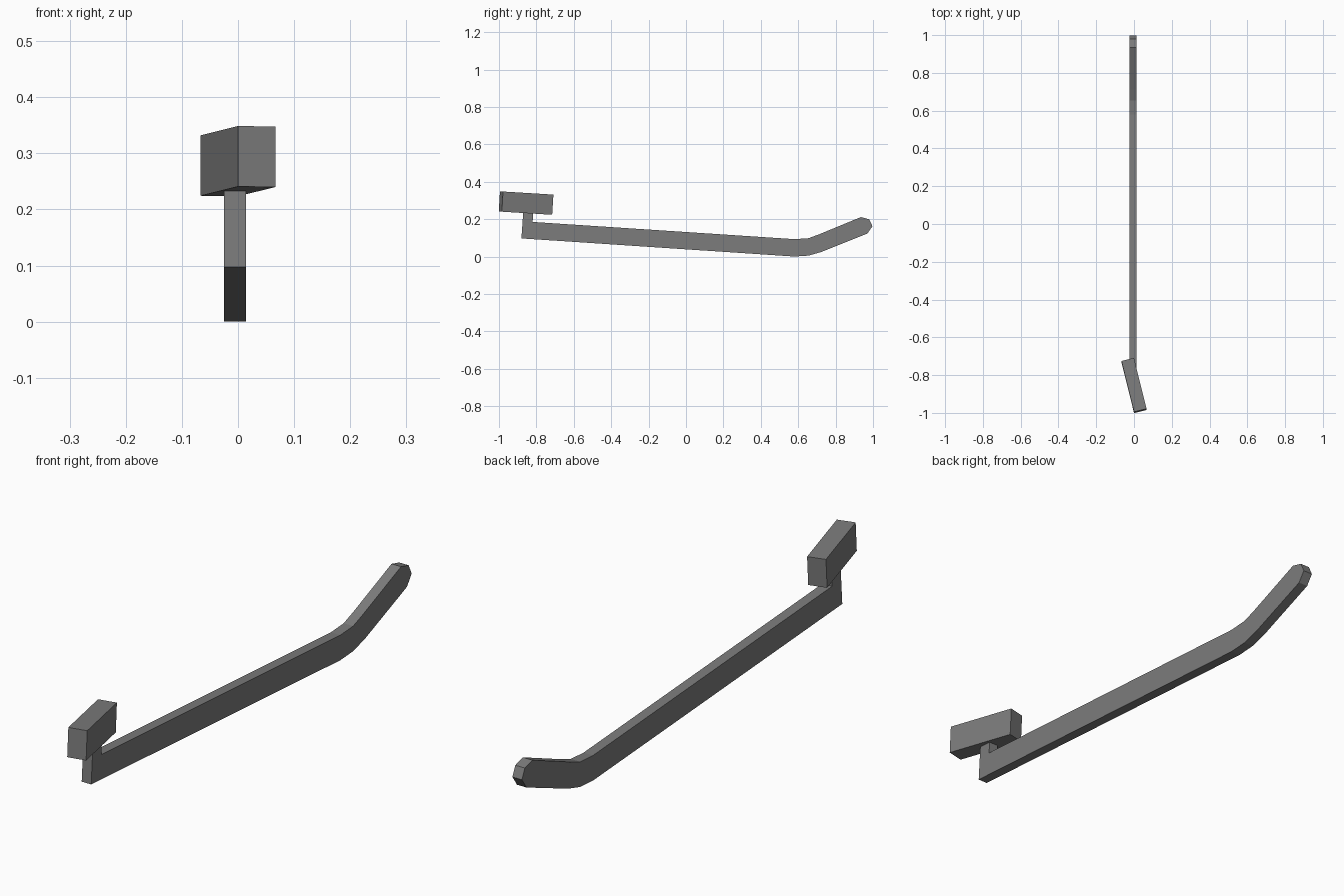
import bpy
import bmesh
from math import radians
from mathutils import Matrix, Vector

cube = bpy.data.objects.get("Cube")
if cube:
    bpy.data.objects.remove(cube, do_unlink=True)

grey = bpy.data.materials.new("dark_grey")
grey.use_nodes = True
colour = (0.2, 0.2, 0.2, 1)
grey.diffuse_color = colour
grey.node_tree.nodes["Principled BSDF"].inputs["Base Color"].default_value = colour


def add_part(name, bm):
    bmesh.ops.recalc_face_normals(bm, faces=bm.faces)
    mesh = bpy.data.meshes.new(name)
    bm.to_mesh(mesh)
    bm.free()
    mesh.materials.append(grey)
    obj = bpy.data.objects.new(name, mesh)
    bpy.context.collection.objects.link(obj)
    return obj


# Bent arm with upright stem: side profile (y, z) extruded across x
profile = [
    (-0.88, 0.10), (0.58, 0.003), (0.655, 0.008), (0.725, 0.028),
    (0.97, 0.126), (0.997, 0.165), (0.98, 0.202), (0.935, 0.214),
    (0.712, 0.122), (0.655, 0.101), (0.58, 0.096),
    (-0.82, 0.188), (-0.817, 0.24), (-0.87, 0.244),
]
bm = bmesh.new()
side = bm.faces.new([bm.verts.new((-0.025, y, z - 0.003)) for y, z in profile])
result = bmesh.ops.extrude_face_region(bm, geom=[side])
moved = [v for v in result["geom"] if isinstance(v, bmesh.types.BMVert)]
bmesh.ops.translate(bm, verts=moved, vec=Vector((0.039, 0, 0)))
add_part("arm", bm)

# Block on the stem, turned sideways and tipped up at the front
bm = bmesh.new()
placement = (Matrix.Translation((0, -0.855, 0.286))
             @ Matrix.Rotation(radians(-3.5), 4, "X")
             @ Matrix.Rotation(radians(13.9), 4, "Z")
             @ Matrix.Diagonal((0.068, 0.278, 0.108, 1)))
bmesh.ops.create_cube(bm, size=1, matrix=placement)
add_part("head_block", bm)
